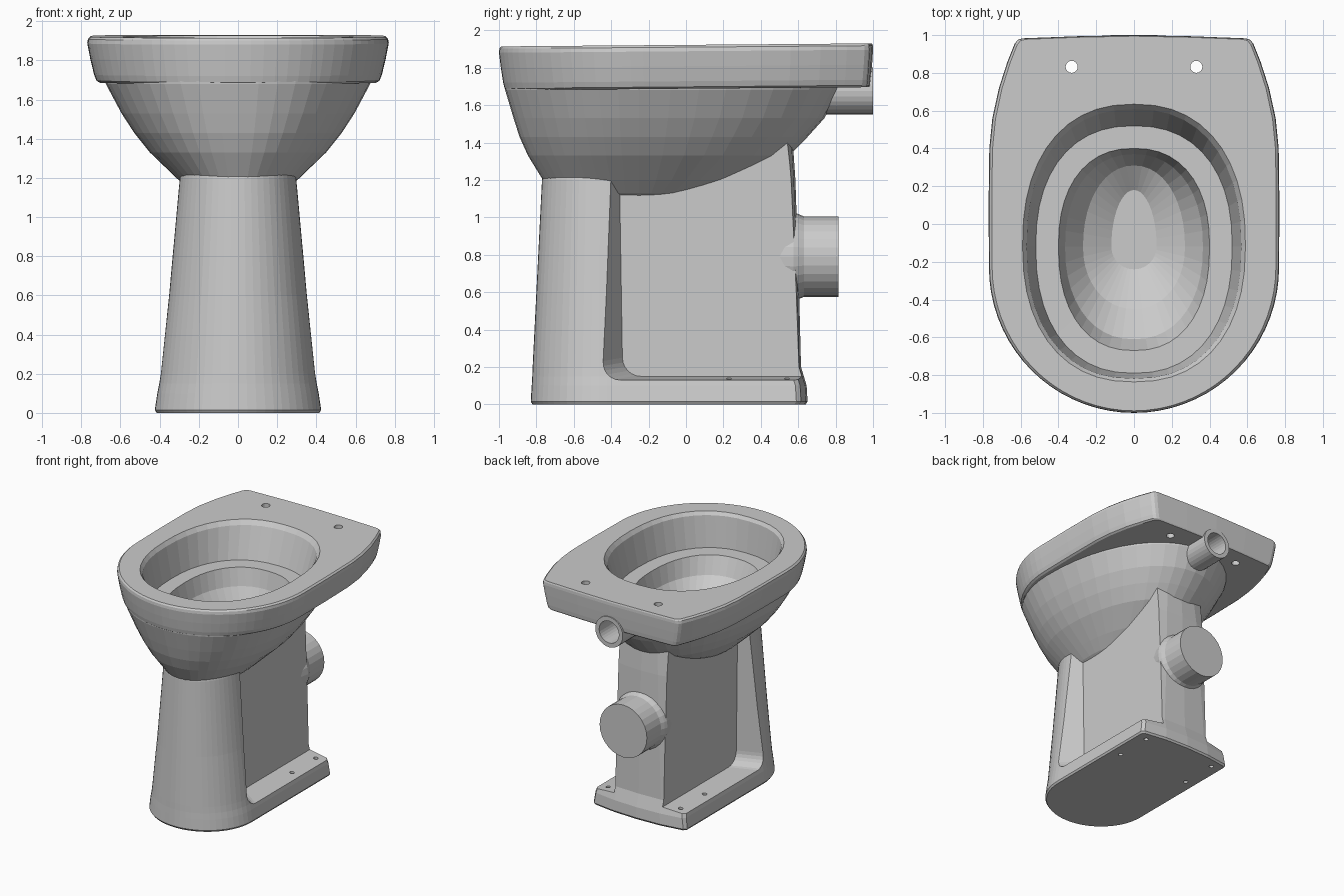
import bpy, bmesh
from math import cos, sin, pi

old = bpy.data.objects.get("Cube")
if old:
    bpy.data.objects.remove(old)

ceramic = bpy.data.materials.new("light grey ceramic")
ceramic.use_nodes = True
GREY = (0.6, 0.6, 0.6, 1)
ceramic.diffuse_color = GREY
ceramic.node_tree.nodes["Principled BSDF"].inputs["Base Color"].default_value = GREY


def loft(name, rings):
    """Closed solid skinned through rings of equal point count."""
    bm = bmesh.new()
    loops = [[bm.verts.new(p) for p in ring] for ring in rings]
    n = len(loops[0])
    for a, b in zip(loops, loops[1:]):
        for i in range(n):
            j = (i + 1) % n
            bm.faces.new((a[i], a[j], b[j], b[i]))
    bm.faces.new(loops[0])
    bm.faces.new(loops[-1])
    bmesh.ops.recalc_face_normals(bm, faces=bm.faces)
    mesh = bpy.data.meshes.new(name)
    bm.to_mesh(mesh)
    bm.free()
    mesh.materials.append(ceramic)
    obj = bpy.data.objects.new(name, mesh)
    bpy.context.collection.objects.link(obj)
    return obj


def combine(target, tool, operation):
    """Apply a boolean and drop the tool object."""
    mod = target.modifiers.new("boolean", 'BOOLEAN')
    mod.operation, mod.object, mod.solver = operation, tool, 'EXACT'
    graph = bpy.context.evaluated_depsgraph_get()
    mesh = bpy.data.meshes.new_from_object(target.evaluated_get(graph))
    target.modifiers.clear()
    target.data = mesh
    bpy.data.objects.remove(tool)


def oval(z, half, front, back, mid, power, n=44):
    """Egg-shaped ring whose widest line lies at y = mid."""
    ring = []
    for i in range(n):
        c, s = cos(2 * pi * i / n), sin(2 * pi * i / n)
        x = half * abs(c) ** (2 / power) * (1 if c > 0 else -1)
        reach = back - mid if s > 0 else front - mid
        ring.append((x, mid + reach * abs(s) ** (2 / power), z))
    return ring


def mirrored(side):
    """Complete a half outline running from front centre to back centre."""
    return side + [(-x, y) for x, y in side[-2:0:-1]]


def arc(half, front, mid, n=14):
    return [(half * sin(pi / 2 * i / n), mid - (mid - front) * cos(pi / 2 * i / n))
            for i in range(n + 1)]


def tube(name, axis, centre, profile, n=28):
    """Round part; profile holds (position along axis, radius)."""
    rings = []
    for t, r in profile:
        ring = []
        for i in range(n):
            u, v = r * cos(2 * pi * i / n), r * sin(2 * pi * i / n)
            ring.append((centre[0] + u, t, centre[1] + v) if axis == 'y'
                        else (centre[0] + u, centre[1] + v, t))
        rings.append(ring)
    return loft(name, rings)


# Rim slab: rounded front, tapering square back, slightly rising top
outline = mirrored(arc(0.768, -1, -0.23, 18) + [
    (0.77, 0.1), (0.766, 0.4), (0.75, 0.56), (0.715, 0.72), (0.67, 0.86),
    (0.632, 0.955), (0.615, 0.975), (0.59, 0.983), (0.3, 0.994), (0, 1)])
rim_rings = []
for z, s in [(1.68, 0.92), (1.69, 0.94), (1.72, 0.955), (1.80, 0.98),
             (1.88, 1), (1.902, 0.995), (1.914, 0.978)]:
    rim_rings.append([(x * s, y * (1 - (1 - s) * (0.25 if y > 0 else 0.5)),
                       z + 0.008 * (y + 1)) for x, y in outline])
pan = loft("toilet_pan", rim_rings)

# Outer bowl
bowl = loft("bowl", [oval(z, h, f, b, -0.25, 2.1) for z, h, f, b in [
    (1.10, 0.19, -0.68, 0.06), (1.13, 0.24, -0.72, 0.16),
    (1.20, 0.315, -0.765, 0.33), (1.33, 0.45, -0.845, 0.55),
    (1.43, 0.53, -0.89, 0.65), (1.53, 0.595, -0.922, 0.74),
    (1.68, 0.675, -0.967, 0.82), (1.80, 0.70, -0.977, 0.85)]])

# Pedestal with a flared foot
body_rings = []
for z, w, f, b in [(0, 0.415, -0.82, 0.64), (0.015, 0.425, -0.83, 0.65),
                   (0.10, 0.412, -0.825, 0.645), (0.15, 0.402, -0.822, 0.63),
                   (0.20, 0.395, -0.82, 0.615), (0.6, 0.352, -0.80, 0.605),
                   (1.2, 0.297, -0.77, 0.585), (1.42, 0.26, -0.72, 0.57)]:
    side = arc(w, f, -0.42) + [(w, b - 0.06), (w - 0.02, b - 0.035),
                               (w * 0.5, b - 0.008), (0, b)]
    body_rings.append([(x, y, z) for x, y in mirrored(side)])
pedestal = loft("pedestal", body_rings)

# Side recesses that leave a central web above the foot
corner = [(-0.24 - 0.1 * sin(pi / 2 * i / 6), 0.25 - 0.1 * cos(pi / 2 * i / 6))
          for i in range(7)]
recess = [(1, 0.15)] + corner + [(-0.36, 1.5), (1, 1.5)]
for sx in (1, -1):
    inner = [(sx * 0.22, y, z) for y, z in recess]
    outer = [(sx * 0.6, y - (0.23 if y < 0.5 else 0), z - (0.04 if z < 1 else 0))
             for y, z in recess]
    combine(pedestal, loft("recess_cutter", [inner, outer]), 'DIFFERENCE')

# Floor fixing holes
for sx in (1, -1):
    for y in (0.23, 0.54):
        combine(pedestal, tube("floor_hole", 'z', (sx * 0.33, y),
                               [(-0.1, 0.018), (0.25, 0.018)], 12), 'DIFFERENCE')

# Join the body with the inlet pipe
inlet = tube("inlet_pipe", 'y', (0, 1.675), [(0.6, 0.125), (1, 0.125)])
for part in (bowl, pedestal, inlet):
    combine(pan, part, 'UNION')

# Inner basin with a flat ledge
basin = loft("basin_cutter", [oval(z, h, f, b, -0.12, p) for z, h, f, b, p in [
    (1.97, 0.625, -0.875, 0.665, 2.3), (1.89, 0.568, -0.818, 0.608, 2.3),
    (1.64, 0.52, -0.79, 0.52, 2.3), (1.639, 0.4, -0.67, 0.4, 2.3),
    (1.50, 0.365, -0.61, 0.37, 2.2), (1.37, 0.27, -0.45, 0.31, 2.1),
    (1.28, 0.12, -0.24, 0.18, 2)]])
combine(pan, basin, 'DIFFERENCE')

# Inlet bore and seat fixing holes
combine(pan, tube("inlet_bore", 'y', (0, 1.675),
                  [(0.72, 0.09), (1.1, 0.09)]), 'DIFFERENCE')
for sx in (1, -1):
    combine(pan, tube("seat_hole", 'z', (sx * 0.33, 0.832),
                      [(1.55, 0.032), (2.1, 0.032)], 16), 'DIFFERENCE')

# Waste outlet at the back
tube("waste_outlet", 'y', (0, 0.79), [(0.5, 0.22), (0.575, 0.235), (0.6, 0.228),
                                      (0.63, 0.215), (0.815, 0.215)])
